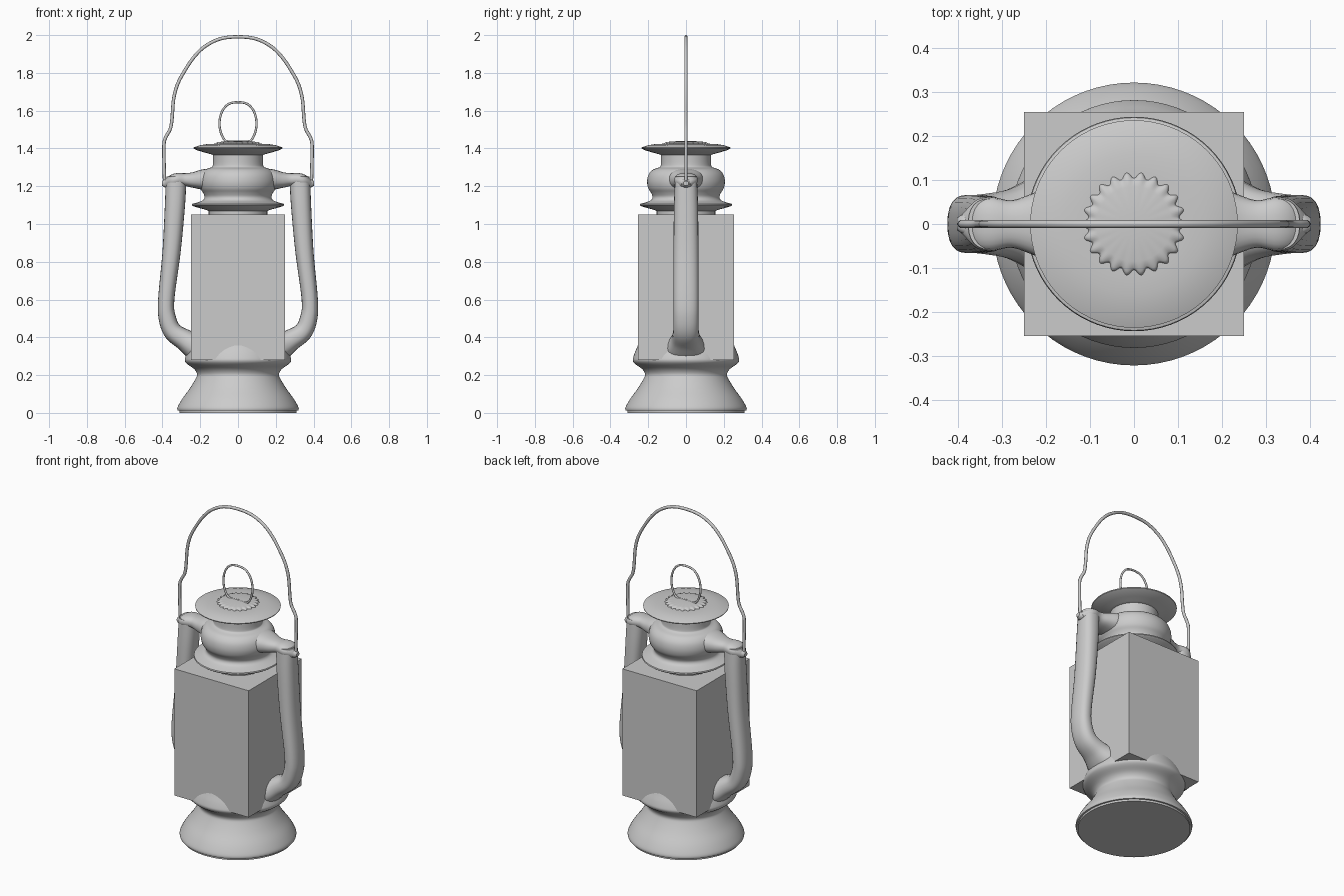
import bpy, bmesh, math

if "Cube" in bpy.data.objects:
    bpy.data.objects.remove(bpy.data.objects["Cube"])

TAU = math.tau


def finish(name, bm, angle=35, mirror=False):
    bmesh.ops.remove_doubles(bm, verts=bm.verts, dist=1e-5)
    bmesh.ops.recalc_face_normals(bm, faces=bm.faces)
    me = bpy.data.meshes.new(name)
    bm.to_mesh(me)
    bm.free()
    ob = bpy.data.objects.new(name, me)
    bpy.context.collection.objects.link(ob)
    bpy.ops.object.select_all(action='DESELECT')
    ob.select_set(True)
    bpy.context.view_layer.objects.active = ob
    bpy.ops.object.shade_smooth_by_angle(angle=math.radians(angle))
    if mirror:
        ob.modifiers.new("Mirror", 'MIRROR').use_axis[0] = True
    return ob


def spline(pts, steps=5):
    """Catmull-Rom through tuples of any length."""
    out = []
    for i in range(len(pts) - 1):
        p0, p1 = pts[max(i - 1, 0)], pts[i]
        p2, p3 = pts[i + 1], pts[min(i + 2, len(pts) - 1)]
        for s in range(steps):
            t = s / steps
            out.append(tuple(0.5 * (2*b + (c - a)*t + (2*a - 5*b + 4*c - d)*t*t
                                    + (3*b - a - 3*c + d)*t**3)
                             for a, b, c, d in zip(p0, p1, p2, p3)))
    return out + [pts[-1]]


def skin(bm, rings, closed=False):
    n = len(rings[0])
    pairs = list(zip(rings, rings[1:]))
    if closed:
        pairs.append((rings[-1], rings[0]))
    for a, b in pairs:
        for j in range(n):
            k = (j + 1) % n
            bm.faces.new((a[j], a[k], b[k], b[j]))
    if not closed:
        bm.faces.new(rings[0])
        bm.faces.new(rings[-1])


def lathe(name, profile, seg=72, teeth=0, angle=35):
    """profile rows: radius, height, tooth depth (optional)"""
    bm = bmesh.new()
    rings = []
    for p in profile:
        depth = p[2] if len(p) > 2 else 0
        ring = []
        for i in range(seg):
            a = TAU * i / seg
            r = p[0] + depth * math.cos(teeth * a)
            ring.append(bm.verts.new((r*math.cos(a), r*math.sin(a), p[1])))
        rings.append(ring)
    skin(bm, rings)
    return finish(name, bm, angle)


def sweep(name, path, seg=24, power=2.4, closed=False, mirror=False):
    """path rows in the xz plane: x, z, half width in plane, half width in y"""
    bm = bmesh.new()
    rings, n = [], len(path)
    for i, (x, z, w, d) in enumerate(path):
        a = path[i - 1] if (i or closed) else path[0]
        b = path[(i + 1) % n] if (i < n - 1 or closed) else path[-1]
        tx, tz = b[0] - a[0], b[1] - a[1]
        l = math.hypot(tx, tz)
        nx, nz = -tz / l, tx / l
        ring = []
        for j in range(seg):
            c, s = math.cos(TAU*j/seg), math.sin(TAU*j/seg)
            u = math.copysign(abs(c)**(2/power), c) * w
            v = math.copysign(abs(s)**(2/power), s) * d
            ring.append(bm.verts.new((x + nx*u, v, z + nz*u)))
        rings.append(ring)
    skin(bm, rings, closed)
    return finish(name, bm, 45, mirror)


# Fuel tank and flared foot
tank = [(0.31, 0.0), (0.31, 0.012)] + spline(
    [(0.32, 0.012), (0.32, 0.03), (0.295, 0.075), (0.255, 0.13), (0.225, 0.18),
     (0.217, 0.205), (0.232, 0.232), (0.268, 0.258), (0.281, 0.275),
     (0.279, 0.295), (0.262, 0.34), (0.235, 0.385), (0.15, 0.41)], 4)
lathe("fuel_tank", tank)

# Square block around the flame chamber
bm = bmesh.new()
bmesh.ops.create_cube(bm, size=1)
for v in bm.verts:
    v.co = (v.co.x * 0.50, v.co.y * 0.51, 0.665 + v.co.z * 0.77)
finish("chamber_block", bm)

# Collar with its thin flange and rounded air chamber
collar = [(0.155, 1.03), (0.155, 1.068), (0.17, 1.075), (0.235, 1.093),
          (0.244, 1.1), (0.242, 1.107)] + spline(
    [(0.215, 1.114), (0.187, 1.125), (0.177, 1.143), (0.185, 1.165),
     (0.2, 1.19), (0.206, 1.225), (0.198, 1.262), (0.175, 1.288),
     (0.142, 1.3), (0.133, 1.315), (0.132, 1.38)], 4)
lathe("collar", collar)

# Wide cap
lathe("cap", [(0.13, 1.365), (0.145, 1.37), (0.18, 1.379), (0.215, 1.39),
              (0.235, 1.4), (0.236, 1.405), (0.228, 1.408), (0.2, 1.417),
              (0.16, 1.424), (0.12, 1.425), (0.05, 1.425)])

# Crimped crown in the middle of the cap
lathe("cap_crown", [(0.113, 1.418, 0.007), (0.11, 1.428, 0.007),
                    (0.104, 1.433, 0.005), (0.085, 1.436), (0.03, 1.44)],
      seg=176, teeth=22, angle=50)

# Side tubes, bending into the tank
sweep("side_tube", spline([
    (0.327, 1.25, 0.05, 0.058), (0.329, 1.2, 0.054, 0.06),
    (0.335, 1.08, 0.053, 0.064), (0.352, 0.85, 0.048, 0.066),
    (0.380, 0.60, 0.043, 0.066), (0.374, 0.50, 0.046, 0.066),
    (0.344, 0.43, 0.05, 0.068), (0.28, 0.385, 0.058, 0.08),
    (0.22, 0.35, 0.075, 0.11), (0.15, 0.32, 0.085, 0.14)]), mirror=True)

# Upper branches from the air chamber to the side tubes
sweep("upper_branch", spline([
    (0.1, 1.235, 0.062, 0.11), (0.18, 1.235, 0.055, 0.09),
    (0.235, 1.233, 0.042, 0.068), (0.28, 1.235, 0.034, 0.054),
    (0.325, 1.235, 0.034, 0.062), (0.355, 1.222, 0.032, 0.055),
    (0.385, 1.205, 0.02, 0.025)]), mirror=True)

# Bail ears
sweep("bail_ear", spline([
    (0.36, 1.215, 0.022, 0.035), (0.385, 1.215, 0.022, 0.025),
    (0.403, 1.215, 0.012, 0.014)], 3), seg=12, mirror=True)


# Carrying bail and lifting ring, both symmetric wires
def wire(name, half, radius, closed=False):
    pts = half + [(-x, z) for x, z in reversed(half[1 if closed else 0:-1])]
    if closed:
        pts.append(pts[0])
    path = [(x, z, radius, radius) for x, z in spline(pts, 5)]
    sweep(name, path[:-1] if closed else path, seg=10, power=2, closed=closed)


wire("carrying_bail", [(0.388, 1.2), (0.391, 1.3), (0.392, 1.42), (0.382, 1.46),
                       (0.358, 1.505), (0.349, 1.56), (0.341, 1.66), (0.32, 1.74),
                       (0.28, 1.815), (0.232, 1.885), (0.175, 1.94),
                       (0.095, 1.98), (0, 1.991)], 0.009)
wire("lifting_ring", [(0, 1.437), (0.055, 1.437), (0.078, 1.455), (0.095, 1.5),
                      (0.097, 1.55), (0.082, 1.6), (0.05, 1.635), (0, 1.645)],
     0.006, closed=True)
